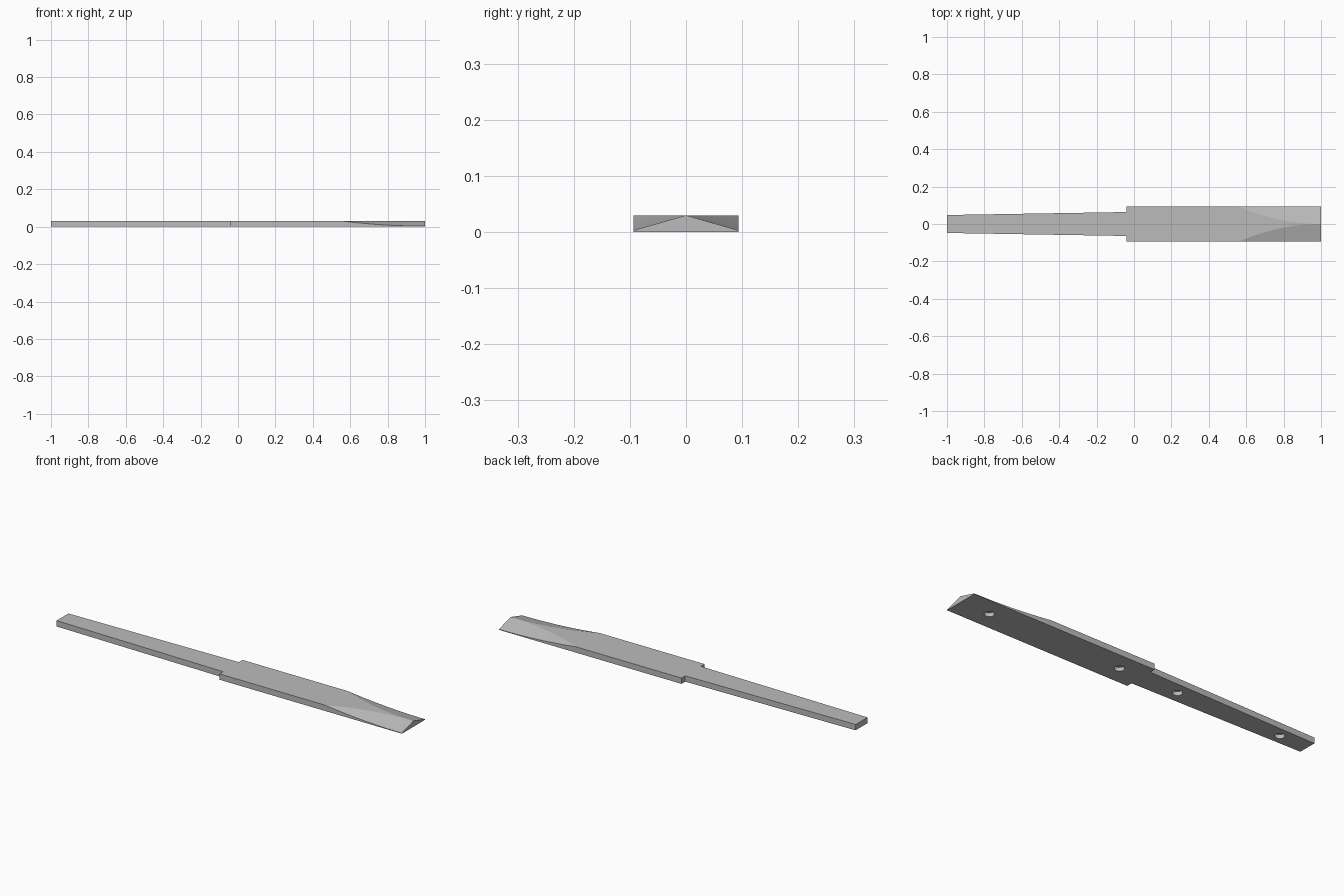
import bpy, bmesh

cube = bpy.data.objects.get("Cube")
if cube:
    bpy.data.objects.remove(cube, do_unlink=True)

THICK, HALF, STEP_X = 0.03, 0.094, -0.04
BEVEL_X, EDGE, BEVEL_STEPS = 0.56, 0.003, 20

grey = bpy.data.materials.new("plain grey")
grey.use_nodes = True
grey.diffuse_color = (0.5, 0.5, 0.5, 1)
grey.node_tree.nodes["Principled BSDF"].inputs["Base Color"].default_value = (0.5, 0.5, 0.5, 1)


def loft(name, sections):
    """Skin matching closed sections along x and cap both ends."""
    bm = bmesh.new()
    rings = [[bm.verts.new(p) for p in s] for s in sections]
    for a, b in zip(rings, rings[1:]):
        for i in range(len(a)):
            j = (i + 1) % len(a)
            bm.faces.new((a[i], a[j], b[j], b[i]))
    bm.faces.new(rings[0])
    bm.faces.new(rings[-1])
    bmesh.ops.remove_doubles(bm, verts=bm.verts, dist=1e-5)
    bmesh.ops.recalc_face_normals(bm, faces=bm.faces)
    mesh = bpy.data.meshes.new(name)
    bm.to_mesh(mesh)
    bm.free()
    mesh.materials.append(grey)
    obj = bpy.data.objects.new(name, mesh)
    bpy.context.collection.objects.link(obj)
    return obj


def blade_section(x):
    """Flat bar whose top corners are scooped away towards the tip."""
    s = min(1, (1 - x) / (1 - BEVEL_X)) ** 2
    edge, top = EDGE + (THICK - EDGE) * s, HALF * s
    right = [(x, HALF, 0), (x, HALF, edge), (x, top, THICK)]
    return right + [(x, -y, z) for x, y, z in reversed(right)]


def tang_section(x, half):
    return [(x, half, 0), (x, half, THICK), (x, -half, THICK), (x, -half, 0)]


def drill(obj, xs, radius=0.023, depth=0.02):
    """Blind round pockets in the underside."""
    for x in xs:
        bpy.ops.mesh.primitive_cylinder_add(vertices=32, radius=radius, depth=2 * depth,
                                            location=(x, 0, 0))
        cutter = bpy.context.object
        cutter.name = "pocket_cutter"
        cutter.hide_render = True
        cutter.data.materials.append(grey)
        mod = obj.modifiers.new("pocket", "BOOLEAN")
        mod.operation, mod.solver, mod.object = "DIFFERENCE", "EXACT", cutter
        bpy.ops.object.select_all(action="DESELECT")
        bpy.context.view_layer.objects.active = obj
        obj.select_set(True)
        bpy.ops.object.modifier_apply(modifier=mod.name)
        bpy.data.objects.remove(cutter, do_unlink=True)
    bpy.ops.object.shade_smooth_by_angle(angle=0.15)


# Wide blade with the scooped tip
stations = [STEP_X] + [BEVEL_X + (1 - BEVEL_X) * i / BEVEL_STEPS for i in range(BEVEL_STEPS + 1)]
blade = loft("blade", [blade_section(x) for x in stations])
drill(blade, (0.835, 0.085))

# Narrow tapering tang
tang = loft("tang", [tang_section(-1, 0.048), tang_section(STEP_X, 0.064)])
drill(tang, (-0.25, -0.84))
